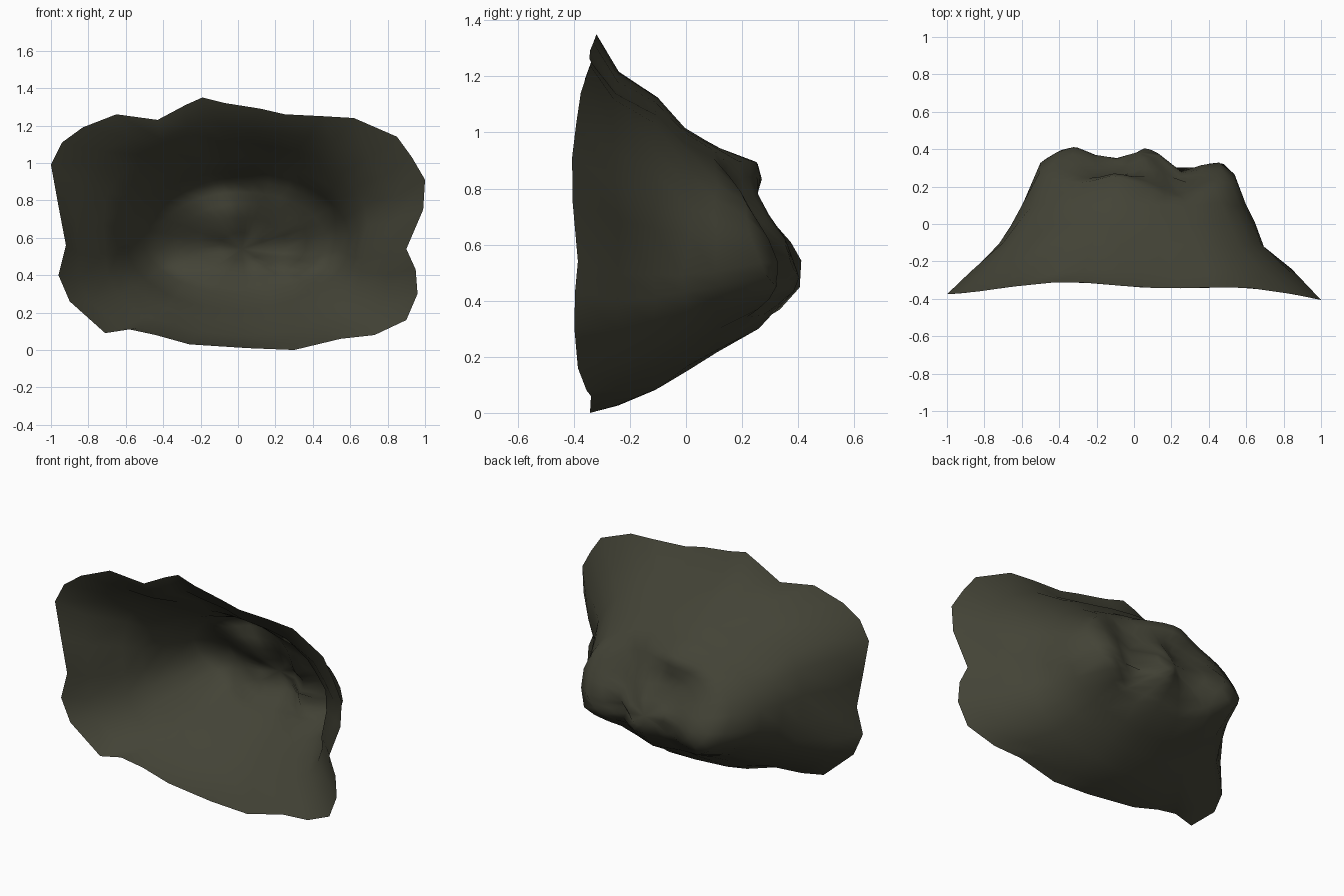
import bpy, bmesh, math, random

if "Cube" in bpy.data.objects:
    bpy.data.objects.remove(bpy.data.objects["Cube"])
random.seed(4)

# Outline of the open front rim (x, z), clockwise from the left
RIM = [(-1, .99), (-.94, 1.11), (-.83, 1.19), (-.65, 1.26), (-.43, 1.23), (-.28, 1.31),
       (-.19, 1.35), (-.07, 1.32), (.12, 1.29), (.25, 1.26), (.45, 1.25), (.62, 1.24),
       (.85, 1.14), (.93, 1.03), (1, .91), (.99, .75), (.9, .54), (.95, .43), (.96, .3),
       (.9, .16), (.73, .08), (.55, .06), (.3, .0), (.05, .01), (-.26, .03), (-.44, .08),
       (-.58, .11), (-.71, .09), (-.9, .26), (-.96, .4), (-.92, .56), (-.96, .77)]

# Cross-sections behind the rim: y, x min, x max, z min, z max, roundness
RINGS = [(-.25, -.90, .85, .02, 1.22, .3),
         (-.11, -.74, .70, .075, 1.13, .6),
         (.0, -.67, .65, .15, 1.02, .85),
         (.11, -.60, .60, .215, .95, 1)]

# Lobes of the back wall: x, y
LOBES = [(-.6, .25), (-.43, .38), (-.33, .42), (-.18, .36), (-.05, .35), (.06, .41),
         (.13, .38), (.23, .27), (.38, .32), (.47, .33), (.6, .2)]


def lobe_depth(x, z):
    for (x0, y0), (x1, y1) in zip(LOBES, LOBES[1:]):
        if x0 <= x <= x1:
            y = y0 + (y1 - y0) * (x - x0) / (x1 - x0)
            break
    ridge = .11 * math.exp(-((x + .1) / .16) ** 2 - ((z - .88) / .1) ** 2)
    mean = .33                      # lobes fade out towards the roof and floor
    fade = min(1, abs(z - .5) / .35)
    y += (mean - y) * fade * .6
    return y - .58 * max(0, z - .56) - .85 * max(0, .44 - z) + ridge


def section(bm, y, x0, x1, z0, z1, roundness):
    ring = []
    for rx, rz in RIM:
        u, v = rx, (rz - .675) / .675
        r = math.hypot(u, v)
        k = 1 + (1 / r - 1) * roundness
        x = (x0 + x1) / 2 + u * k * (x1 - x0) / 2
        z = (z0 + z1) / 2 + v * k * (z1 - z0) / 2
        jitter = random.uniform(-.012, .012)
        ring.append(bm.verts.new((x, y + jitter, z)))
    return ring


bm = bmesh.new()
loops = [[bm.verts.new((x, -.325 - .055 * x * x - .018 * x + .015 * math.sin(6 * x + 4), z))
          for x, z in RIM]]
loops += [section(bm, *r) for r in RINGS]

# Lumpy back wall closing the hollow
for s in (1, .84, .66, .45, .22):
    ring = section(bm, 0, .02 - .53 * s, .02 + .53 * s, .53 - .23 * s, .55 + .35 * s, 1)
    for v in ring:
        v.co.y = lobe_depth(v.co.x, v.co.z)
    loops.append(ring)

n = len(RIM)
for a, b in zip(loops, loops[1:]):
    for i in range(n):
        j = (i + 1) % n
        bm.faces.new((a[i], a[j], b[j], b[i]))
tip = bm.verts.new((.02, lobe_depth(.02, .54), .54))
for i in range(n):
    bm.faces.new((loops[-1][i], loops[-1][(i + 1) % n], tip))
bmesh.ops.recalc_face_normals(bm, faces=bm.faces)
for f in bm.faces:
    f.smooth = True

mesh = bpy.data.meshes.new("rock_shell")
bm.to_mesh(mesh)
bm.free()
rock = bpy.data.objects.new("rock_shell", mesh)
bpy.context.collection.objects.link(rock)

# Dark olive stone
stone = bpy.data.materials.new("dark olive stone")
stone.diffuse_color = (.056, .056, .037, 1)
stone.use_nodes = True
stone.node_tree.nodes["Principled BSDF"].inputs["Base Color"].default_value = stone.diffuse_color
mesh.materials.append(stone)
